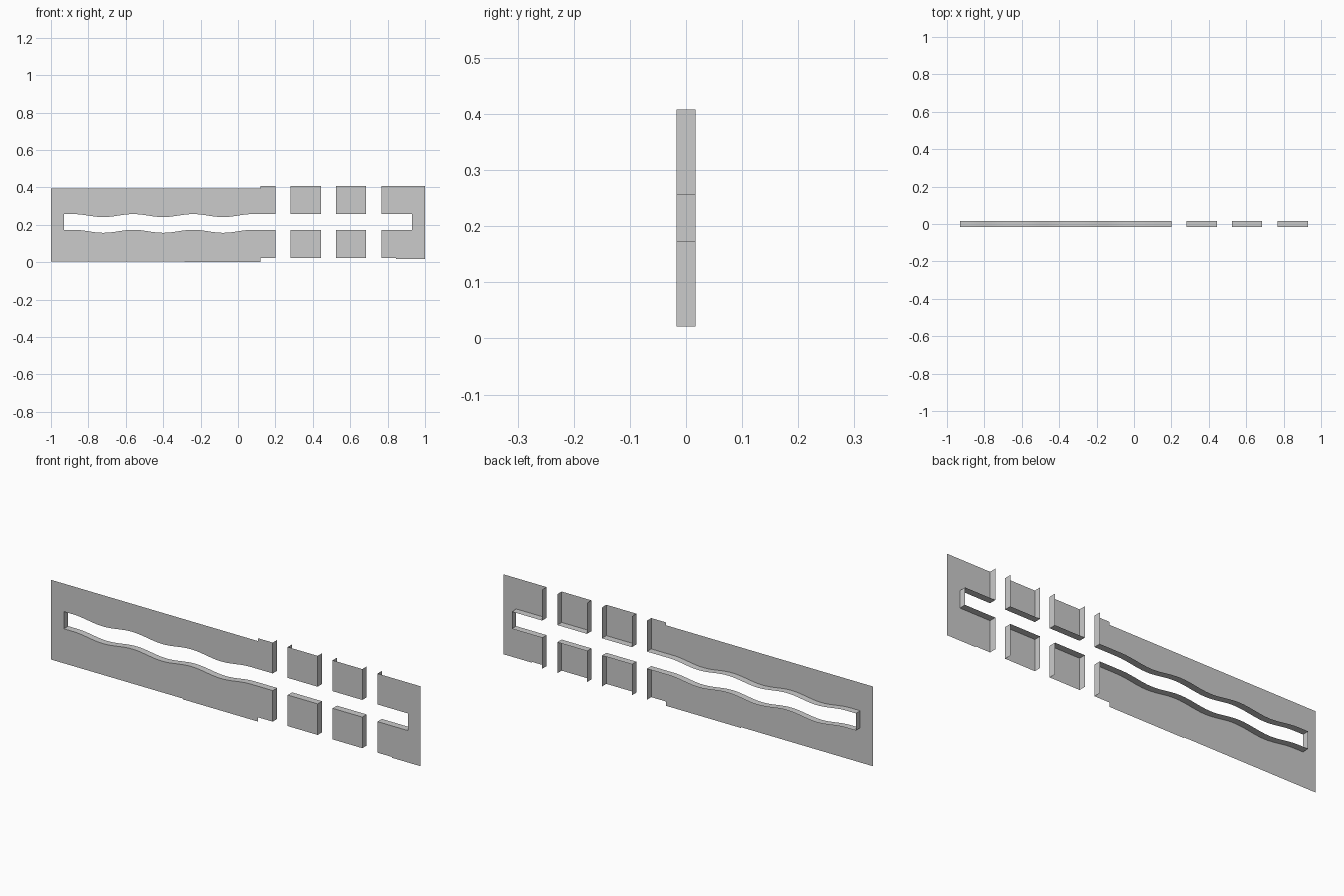
import bpy, bmesh, math

if "Cube" in bpy.data.objects:
    bpy.data.objects.remove(bpy.data.objects["Cube"])

FRONT, BACK = -0.017, 0.017
SLOT_LOW, SLOT_HIGH, SLOT_END = 0.173, 0.257, 0.931


def wave(x):
    # three shallow dips along the left part of the slot
    if -0.88 < x < 0.08:
        return -0.008 * (1 - math.cos((x + 0.88) / 0.32 * 2 * math.pi))
    return 0.0


def outer(x, upper):
    # outer edge height, stepped at the right part
    if upper:
        return 0.394 if x < 0.119 else 0.408
    if x < 0.119:
        return 0.004 if x < -0.286 else 0.0
    return 0.021 if x < 0.845 else 0.017


def quad(bm, pts):
    bm.faces.new([bm.verts.new(p) for p in pts])


def side_wall(bm, x, z0, z1):
    quad(bm, [(x, FRONT, z0), (x, BACK, z0), (x, BACK, z1), (x, FRONT, z1)])


def finish(name, bm):
    bmesh.ops.remove_doubles(bm, verts=bm.verts, dist=1e-5)
    bmesh.ops.recalc_face_normals(bm, faces=bm.faces)
    me = bpy.data.meshes.new(name)
    bm.to_mesh(me)
    bm.free()
    ob = bpy.data.objects.new(name, me)
    bpy.context.collection.objects.link(ob)
    bpy.ops.object.select_all(action='DESELECT')
    ob.select_set(True)
    bpy.context.view_layer.objects.active = ob
    bpy.ops.object.shade_smooth_by_angle()


def half(bm, xs, upper, cuts):
    # thin face sheet plus a folded-back lip along the slot and the cut sides
    base = SLOT_HIGH if upper else SLOT_LOW
    for a, b in zip(xs, xs[1:]):
        za, zb = base + wave(a), base + wave(b)
        zo = outer((a + b) / 2, upper)
        quad(bm, [(a, FRONT, za), (b, FRONT, zb), (b, FRONT, zo), (a, FRONT, zo)])
        quad(bm, [(a, FRONT, za), (b, FRONT, zb), (b, BACK, zb), (a, BACK, za)])
    for x in cuts:
        side_wall(bm, x, base, outer(x, upper))


def end_strip(bm, sign):
    # sheet beyond the slot and the wall closing the slot
    x0, x1 = sign * SLOT_END, sign
    levels = [outer(x0, False), SLOT_LOW, SLOT_HIGH, outer(x0, True)]
    for z0, z1 in zip(levels, levels[1:]):
        quad(bm, [(x0, FRONT, z0), (x1, FRONT, z0), (x1, FRONT, z1), (x0, FRONT, z1)])
    side_wall(bm, x0, SLOT_LOW, SLOT_HIGH)


# long wavy panel
bm = bmesh.new()
xs = sorted([-SLOT_END, -0.286, 0.119, 0.2] + [-0.88 + 0.02 * i for i in range(49)])
for upper in (True, False):
    half(bm, xs, upper, [0.2])
end_strip(bm, -1)
finish("wavy_panel", bm)

# small square tiles
for i, (x0, x1) in enumerate([(0.281, 0.443), (0.524, 0.685)], 1):
    for upper in (True, False):
        bm = bmesh.new()
        half(bm, [x0, x1], upper, [x0, x1])
        finish(f"{'upper' if upper else 'lower'}_tile_{i}", bm)

# right end panel
bm = bmesh.new()
for upper in (True, False):
    half(bm, [0.767, 0.845, SLOT_END], upper, [0.767])
end_strip(bm, 1)
finish("end_panel", bm)
